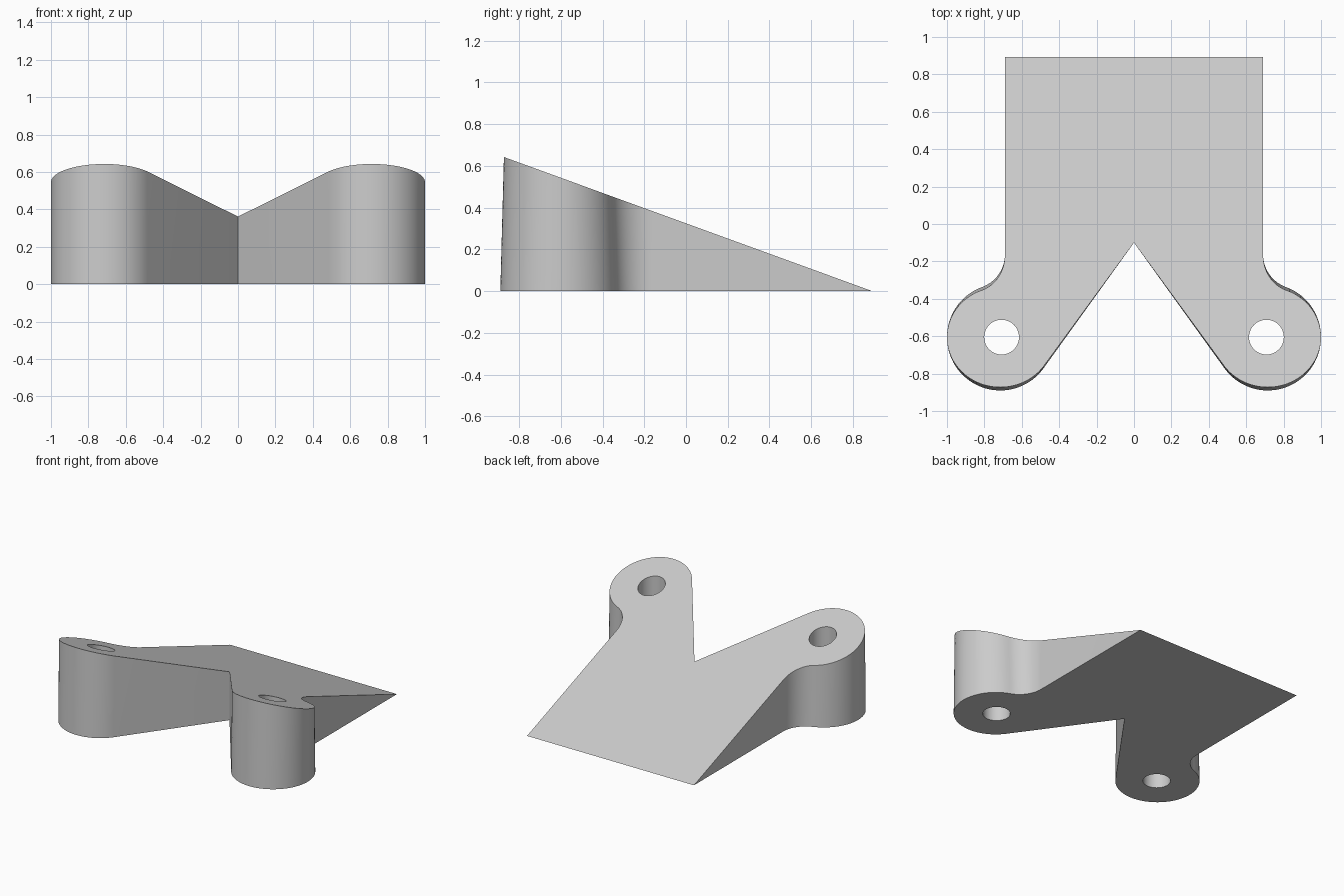
import bpy
import bmesh
import math

cube = bpy.data.objects.get("Cube")
if cube:
    bpy.data.objects.remove(cube, do_unlink=True)

BOSS_X, BOSS_Y, BOSS_R = 0.715, -0.605, 0.285
HOLE_X, HOLE_R = 0.708, 0.093
HALF_W, BACK = 0.69, 0.892
SLOPE = 0.364
SQUASH = math.cos(math.atan(SLOPE))
FILLET_ANGLE = math.radians(70)


def arc(cx, cy, r, start, end, steps):
    return [(cx + r * math.cos(start + (end - start) * i / steps),
             cy + r * math.sin(start + (end - start) * i / steps))
            for i in range(steps + 1)]


def top_point(x, y):
    # The sloping face carries true circles, so the boss tapers slightly in y
    if y < -0.17:
        weight = min(1, (-0.17 - y) / 0.16)
        y += (BOSS_Y - y) * (1 - SQUASH) * weight
    return x, y, max(0, (BACK - y) * SLOPE)


# Outline of the +x half: notch, boss, concave fillet, straight side
c = math.cos(FILLET_ANGLE)
fillet_r = (BOSS_X - HALF_W + BOSS_R * c) / (1 - c)
fillet_y = BOSS_Y + (BOSS_R + fillet_r) * math.sin(FILLET_ANGLE)
tangent = math.radians(216)
half = arc(BOSS_X, BOSS_Y, BOSS_R, tangent - 2 * math.pi, FILLET_ANGLE, 48)
half += arc(HALF_W + fillet_r, fillet_y, fillet_r,
            FILLET_ANGLE + math.pi, math.pi, 14)[1:]
half.append((HALF_W, BACK))
outline = [(0, -0.1)] + half + [(-x, y) for x, y in reversed(half)]

# Wedge body with a flat base and sloping top
bm = bmesh.new()
bottom = [bm.verts.new((x, y, 0)) for x, y in outline]
top = [bm.verts.new(top_point(x, y)) for x, y in outline]
bm.faces.new(reversed(bottom))
bm.faces.new(top)
for i in range(len(outline)):
    j = (i + 1) % len(outline)
    if outline[i][1] == BACK and outline[j][1] == BACK:
        continue
    bm.faces.new((bottom[i], bottom[j], top[j], top[i]))
bmesh.ops.remove_doubles(bm, verts=bm.verts, dist=0.0005)
bmesh.ops.recalc_face_normals(bm, faces=bm.faces)
mesh = bpy.data.meshes.new("wedge_body")
bm.to_mesh(mesh)
bm.free()
body = bpy.data.objects.new("wedge_body", mesh)
bpy.context.collection.objects.link(body)

# Grey material
grey = bpy.data.materials.new("plain_grey")
grey.use_nodes = True
colour = (0.6, 0.6, 0.6, 1)
grey.diffuse_color = colour
grey.node_tree.nodes["Principled BSDF"].inputs["Base Color"].default_value = colour
mesh.materials.append(grey)

# Vertical bolt holes through both bosses
bpy.context.view_layer.objects.active = body
for side in (-1, 1):
    bpy.ops.mesh.primitive_cylinder_add(
        vertices=48, radius=HOLE_R, depth=2, location=(side * HOLE_X, BOSS_Y, 0.3))
    cutter = bpy.context.object
    cutter.name = "hole_cutter"
    cutter.hide_render = True
    cutter.data.materials.append(grey)
    cut = body.modifiers.new("bolt_hole", 'BOOLEAN')
    cut.operation = 'DIFFERENCE'
    cut.solver = 'EXACT'
    cut.object = cutter
    bpy.context.view_layer.objects.active = body
    bpy.ops.object.modifier_apply(modifier=cut.name)
    bpy.data.objects.remove(cutter, do_unlink=True)

# Smooth round walls, crisp edges
bpy.ops.object.select_all(action='DESELECT')
body.select_set(True)
bpy.context.view_layer.objects.active = body
bpy.ops.object.shade_smooth_by_angle(angle=math.radians(30))
